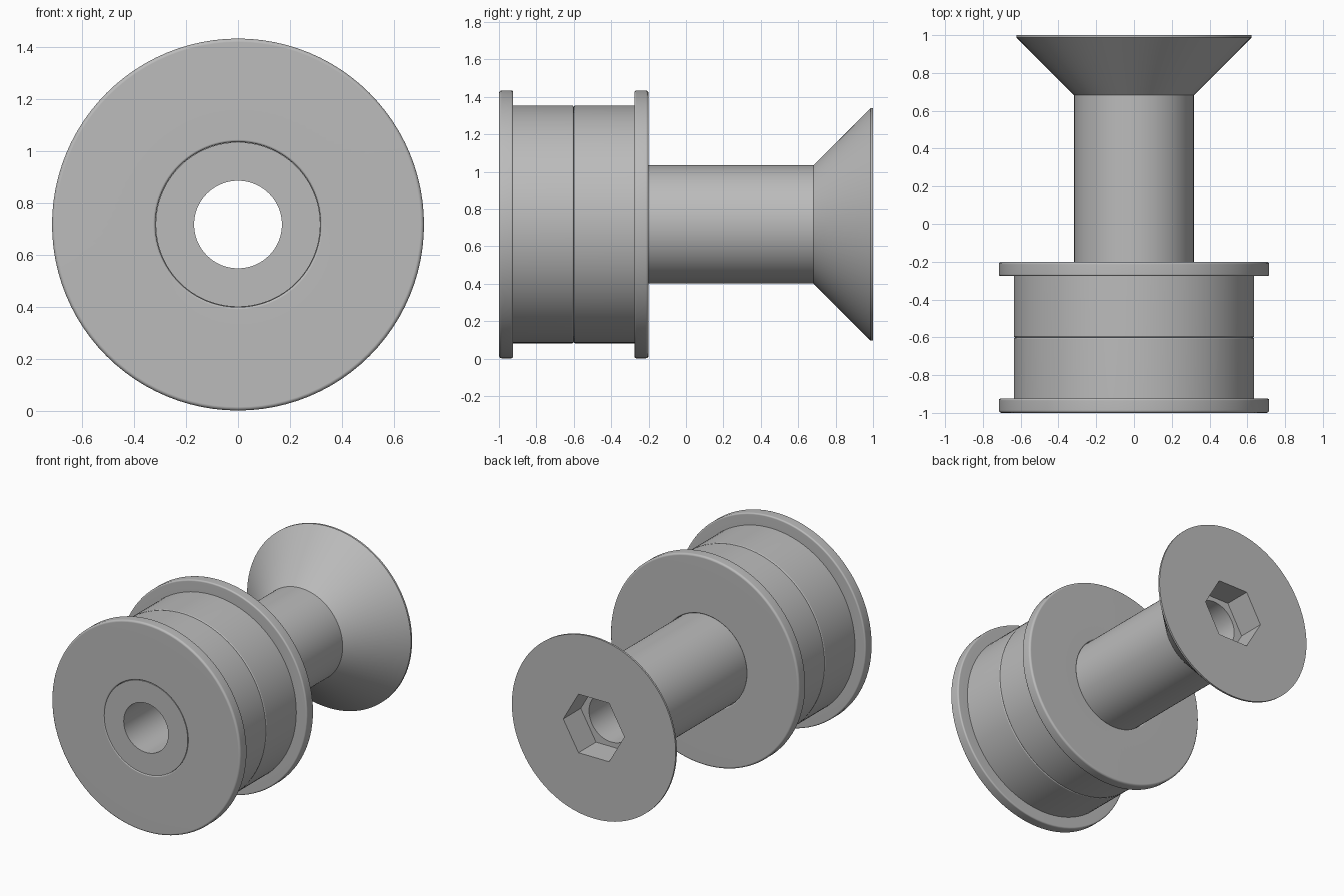
import bpy, bmesh
from math import cos, sin, pi, radians

SEGMENTS = 96
AXIS_Z = 0.718

if "Cube" in bpy.data.objects:
    bpy.data.objects.remove(bpy.data.objects["Cube"], do_unlink=True)

grey = bpy.data.materials.new("plain_grey")
grey.use_nodes = True
grey.diffuse_color = (0.5, 0.5, 0.5, 1)
grey.node_tree.nodes["Principled BSDF"].inputs["Base Color"].default_value = (0.5, 0.5, 0.5, 1)


def circle(r):
    return lambda a: r


def hexagon(r):
    # corners lie on the x axis and every 60 degrees from it
    return lambda a: r * cos(pi / 6) / cos(a % (pi / 3) - pi / 6)


def lathe(name, profile):
    """Sweep a closed profile of (radius rule, y) pairs around the long axis."""
    bm = bmesh.new()
    rings = []
    for radius, y in profile:
        ring = []
        for i in range(SEGMENTS):
            a = 2 * pi * i / SEGMENTS
            # the tiny offset keeps corner angles in a steady sector
            r = radius(a + 1e-7)
            ring.append(bm.verts.new((r * cos(a), y, AXIS_Z + r * sin(a))))
        rings.append(ring)
    for k, ring in enumerate(rings):
        nxt = rings[(k + 1) % len(rings)]
        for i in range(SEGMENTS):
            j = (i + 1) % SEGMENTS
            bm.faces.new((ring[i], ring[j], nxt[j], nxt[i]))
    bmesh.ops.recalc_face_normals(bm, faces=bm.faces)
    mesh = bpy.data.meshes.new(name)
    bm.to_mesh(mesh)
    bm.free()
    mesh.materials.append(grey)
    obj = bpy.data.objects.new(name, mesh)
    bpy.context.collection.objects.link(obj)
    bpy.ops.object.select_all(action="DESELECT")
    obj.select_set(True)
    bpy.context.view_layer.objects.active = obj
    bpy.ops.object.shade_smooth_by_angle(angle=radians(32))
    obj.modifiers.new("even_shading", "WEIGHTED_NORMAL").keep_sharp = True
    return obj


def fillet(r, y, size, r_dir, y_dir, face_first):
    """Rounded corner at (r, y); r_dir and y_dir point into the material."""
    points = []
    for k in range(4):
        t = pi / 2 * k / 3
        points.append((r + r_dir * size * (1 - sin(t)),
                       y + y_dir * size * (1 - cos(t))))
    return points if face_first else points[::-1]


def bushing(name, outer_y, inner_y):
    """Flanged sleeve, with its flange at outer_y and plain end at inner_y."""
    d = 1 if inner_y > outer_y else -1
    bore, body, flange, thick = 0.318, 0.636, 0.716, 0.076
    points = fillet(bore, outer_y, 0.009, 1, d, False)
    points += fillet(flange, outer_y, 0.014, -1, d, True)
    points += fillet(flange, outer_y + d * thick, 0.01, -1, -d, False)
    points += [(body, outer_y + d * thick)]
    points += fillet(body, inner_y, 0.008, -1, -d, False)
    points += [(bore, inner_y)]
    return lathe(name, [(circle(r), y) for r, y in points])


# Two sleeves meeting plain end to plain end
bushing("front_flanged_sleeve", -1.0, -0.6)
bushing("rear_flanged_sleeve", -0.2, -0.6)

# Hollow countersunk bolt with a hexagonal socket in its head
lathe("hollow_bolt", [
    (circle(0.169), -0.998),
    (circle(0.317), -0.998),
    (circle(0.317), 0.682),
    (circle(0.622), 0.987),
    (circle(0.622), 1.0),
    (hexagon(0.232), 1.0),
    (hexagon(0.232), 0.81),
    (circle(0.169), 0.81),
])
